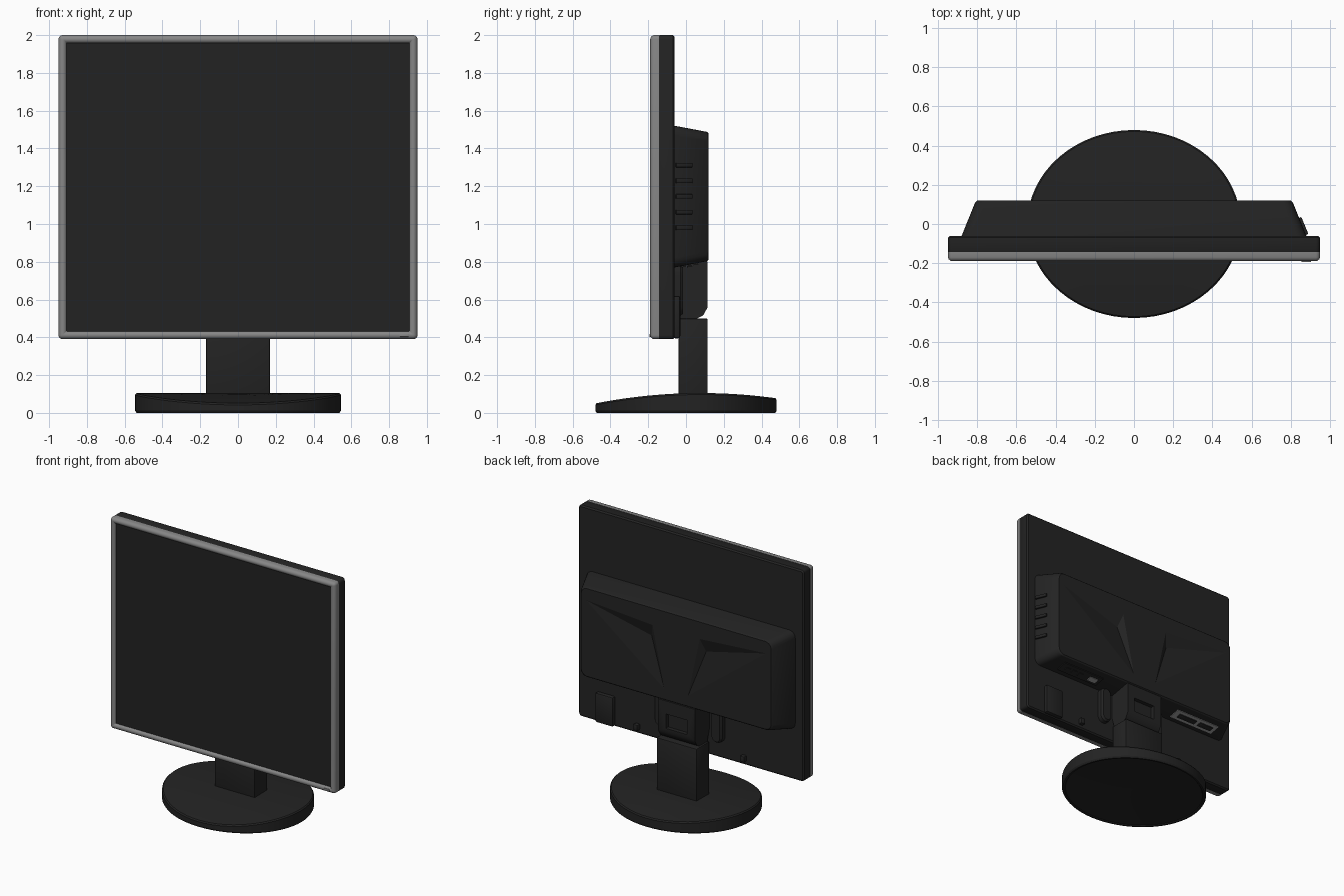
import bpy, bmesh, math
from mathutils import Matrix, Vector

if "Cube" in bpy.data.objects:
    bpy.data.objects.remove(bpy.data.objects["Cube"])


def material(name, col):
    m = bpy.data.materials.new(name)
    m.diffuse_color = (*col, 1)
    m.use_nodes = True
    m.node_tree.nodes["Principled BSDF"].inputs["Base Color"].default_value = m.diffuse_color
    return m


BODY = material("charcoal plastic", (0.017, 0.017, 0.017))
SCREEN = material("screen black", (0.016, 0.016, 0.016))
GREY = material("bezel grey", (0.24, 0.24, 0.24))
SILVER = material("port metal", (0.33, 0.33, 0.33))


def finish(name, bm, mat, angle=35, bevel=0, cutters=()):
    bmesh.ops.recalc_face_normals(bm, faces=bm.faces[:])
    me = bpy.data.meshes.new(name)
    bm.to_mesh(me)
    bm.free()
    me.materials.append(mat)
    ob = bpy.data.objects.new(name, me)
    bpy.context.collection.objects.link(ob)
    bpy.ops.object.select_all(action='DESELECT')
    ob.select_set(True)
    bpy.context.view_layer.objects.active = ob
    if bevel:
        md = ob.modifiers.new("bevel", 'BEVEL')
        md.width, md.segments = bevel, 2
        md.limit_method = 'ANGLE'
        bpy.ops.object.modifier_apply(modifier=md.name)
    for c in cutters:
        md = ob.modifiers.new("cut", 'BOOLEAN')
        md.operation, md.solver, md.object = 'DIFFERENCE', 'EXACT', c
        bpy.ops.object.modifier_apply(modifier=md.name)
        bpy.data.objects.remove(c)
    bpy.ops.object.shade_smooth_by_angle(angle=math.radians(angle))
    return ob


def box(name, x, y, z, mat=BODY, rot=None, bevel=0, cutters=()):
    """Box from (min, max) ranges, optionally turned about its centre."""
    bm = bmesh.new()
    size = [r[1] - r[0] for r in (x, y, z)]
    mid = Vector([(r[0] + r[1]) / 2 for r in (x, y, z)])
    turn = Matrix.Rotation(rot[0], 4, rot[1]) if rot else Matrix()
    bmesh.ops.create_cube(bm, size=1, matrix=Matrix.Translation(mid) @ turn @ Matrix.Diagonal((*size, 1)))
    return finish(name, bm, mat, bevel=bevel, cutters=cutters)


def round_rect(x0, x1, z0, z1, y, r, n=5):
    pts = []
    corners = ((x1 - r, z1 - r), (x0 + r, z1 - r), (x0 + r, z0 + r), (x1 - r, z0 + r))
    for q, (cx, cz) in enumerate(corners):
        for i in range(n + 1):
            a = math.pi / 2 * (q + i / n)
            pts.append((cx + r * math.cos(a), y, cz + r * math.sin(a)))
    return pts


def loft(name, loops, mat, angle=35, cutters=()):
    """Skin a list of equal-length closed loops and cap both ends."""
    bm = bmesh.new()
    rings = [[bm.verts.new(p) for p in lp] for lp in loops]
    n = len(rings[0])
    for a, b in zip(rings, rings[1:]):
        for i in range(n):
            j = (i + 1) % n
            bm.faces.new((a[i], a[j], b[j], b[i]))
    bm.faces.new(rings[0])
    bm.faces.new(rings[-1])
    return finish(name, bm, mat, angle, cutters=cutters)


def hull(name, pts):
    bm = bmesh.new()
    for p in pts:
        bm.verts.new(p)
    bmesh.ops.convex_hull(bm, input=bm.verts[:])
    ob = finish(name, bm, BODY)
    ob.hide_render = True
    return ob


def panel_loop(d, y, r=0.022):
    return round_rect(-0.95 + d, 0.95 - d, 0.39 + d, 2 - d, y, max(r - d, 0.003))


# Screen, rounded grey bezel and the dark shell behind it
bezel_profile = [(0, -0.142), (0, -0.17), (0.004, -0.18), (0.012, -0.187), (0.022, -0.19),
                 (0.032, -0.187), (0.04, -0.18), (0.044, -0.168)]
loft("bezel", [panel_loop(d, y) for d, y in bezel_profile], GREY, 40)
box("screen", (-0.908, 0.908), (-0.174, -0.14), (0.432, 1.958), SCREEN)
loft("panel_shell", [panel_loop(d, y) for d, y in
                     [(0.003, -0.145), (0, -0.14), (0, -0.07), (0.01, -0.06)]], BODY)

# Power button on the lower right of the bezel
box("power_button", (0.855, 0.905), (-0.194, -0.186), (0.403, 0.418), GREY, bevel=0.002)

# Rear housing with two shallow faceted hollows flanking a tapering spine
cuts = []
for s in (1, -1):
    cuts.append(hull("hollow_cutter", [(s * x, y, z) for x, y, z in (
        (0.2, 0.119, 1.35), (0.76, 0.119, 1.39), (0.1, 0.119, 0.89),
        (0.2, 0.16, 1.35), (0.76, 0.16, 1.39), (0.1, 0.16, 0.89), (0.23, 0.085, 1.25))]))
housing = [(0.88, 0.77, 1.52, -0.07), (0.88, 0.77, 1.52, -0.06),
           (0.811, 0.803, 1.488, 0.11), (0.802, 0.811, 1.48, 0.119)]
loft("rear_housing", [round_rect(-x, x, a, b, y, 0.05) for x, a, b, y in housing],
     BODY, 25, cutters=cuts)

# Ventilation ribs on one side of the housing
for i in range(5):
    z = 0.98 + i * 0.083
    box("vent_rib", (0.853, 0.873), (-0.058, 0.036), (z - 0.012, z + 0.012),
        rot=(0.395, 'Z'), bevel=0.004)

# Connector strips on the sloping underside of the housing
SLOPE = (0.192, 'X')
box("port_strip_silver", (-0.74, -0.36), (-0.025, 0.065), (0.78, 0.788), SILVER, SLOPE)
for x, w in ((-0.65, 0.06), (-0.48, 0.08)):
    box("video_socket", (x - w, x + w), (0, 0.04), (0.772, 0.786), BODY, SLOPE, 0.004)
box("port_strip_dark", (0.34, 0.7), (-0.025, 0.065), (0.778, 0.788), BODY, SLOPE)
box("power_socket", (0.37, 0.44), (0, 0.04), (0.773, 0.779), SILVER, SLOPE)
for x in (0.52, 0.58, 0.64):
    box("small_socket", (x - 0.018, x + 0.018), (0.005, 0.035), (0.773, 0.782), BODY, SLOPE)

# Raised details on the lower back of the shell
box("lock_block", (0.64, 0.79), (-0.07, -0.03), (0.395, 0.62), bevel=0.012)
for s in (1, -1):
    c = s * 0.24
    loft("cable_guide", [round_rect(c - w, c + w, 0.56 - w, 0.74 + w, y, w) for w, y in
                         ((0.048, -0.07), (0.046, -0.03), (0.034, -0.015))], BODY)
    box("foot_knob", (s * 0.45 - 0.018, s * 0.45 + 0.018), (-0.07, -0.03), (0.42, 0.465), bevel=0.006)

# Neck: lower sleeve, and upper hinge block with a recessed window
box("neck_sleeve", (-0.17, 0.17), (-0.04, 0.115), (0.06, 0.5), bevel=0.008)
window = box("window_cutter", (-0.09, 0.09), (0.085, 0.2), (0.59, 0.7))
window.hide_render = True
hinge = [(-0.065, 0.79), (-0.065, 0.6), (-0.035, 0.5), (0.0, 0.49), (0.05, 0.495),
         (0.09, 0.515), (0.115, 0.56), (0.115, 0.8), (0.1, 0.815)]
loft("neck_hinge", [[(x, y, z) for y, z in hinge] for x in (-0.155, 0.155)],
     BODY, cutters=[window])


# Oval base: top bows from front to back, underside is a shallow hollow cone
def top_z(y):
    return 0.105 - 0.175 * (y - 0.08) ** 2


def oval(f, height):
    pts = []
    for i in range(64):
        a = math.tau * i / 64
        x, y = 0.545 * f * math.cos(a), 0.48 * f * math.sin(a)
        pts.append((x, y, height(y)))
    return pts


base = [oval(0.04, lambda y: 0.035), oval(0.95, lambda y: 0.006), oval(0.96, lambda y: 0.0),
        oval(0.985, lambda y: 0.0), oval(1, lambda y: 0.012), oval(1, lambda y: top_z(y) - 0.008)]
base += [oval(f, top_z) for f in (0.985, 0.8, 0.6, 0.4, 0.2, 0.04)]
loft("base", base, BODY, 30)
